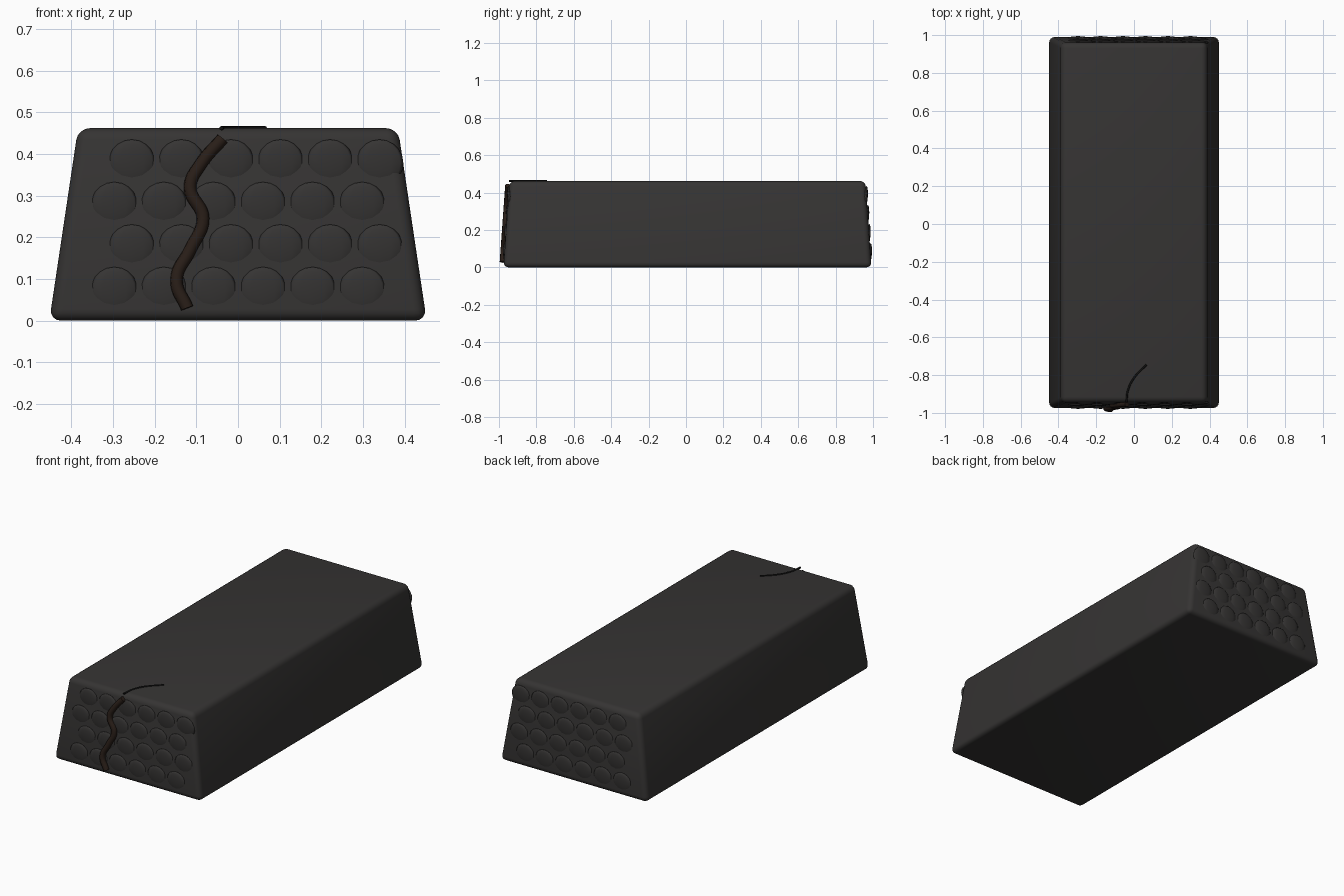
import bpy, bmesh, math
from mathutils import Matrix, Vector

if "Cube" in bpy.data.objects:
    bpy.data.objects.remove(bpy.data.objects["Cube"])

CY = 0.008                       # block centre in y
H = 0.462                        # block height
BX, BY, TX, TY = 0.453, 0.984, 0.384, 0.951
SLOPE = (BY - TY) / H


def material(name, rgb):
    m = bpy.data.materials.new(name)
    m.diffuse_color = (*rgb, 1)
    m.use_nodes = True
    m.node_tree.nodes["Principled BSDF"].inputs["Base Color"].default_value = m.diffuse_color
    return m


STONE = material("dark_stone", (0.036, 0.034, 0.033))
RUST = material("dark_rust", (0.022, 0.013, 0.009))
BLACK = material("crack_black", (0.006, 0.006, 0.006))


def add_object(name, bm, mat):
    me = bpy.data.meshes.new(name)
    bm.to_mesh(me)
    bm.free()
    me.materials.append(mat)
    ob = bpy.data.objects.new(name, me)
    bpy.context.collection.objects.link(ob)
    for p in me.polygons:
        p.use_smooth = True
    return ob


# Tapered block with rounded edges
bm = bmesh.new()
bmesh.ops.create_cube(bm, size=2)
for v in bm.verts:
    top = v.co.z > 0
    v.co = Vector((v.co.x * (TX if top else BX),
                   CY + v.co.y * (TY if top else BY),
                   H if top else 0))
bmesh.ops.bevel(bm, geom=bm.edges[:], offset=0.028, segments=4,
                profile=0.5, affect='EDGES')
add_object("block", bm, STONE)


# Staggered rows of shallow scales on both end faces
def end_scales(name, side):
    bm = bmesh.new()
    for row in range(4):
        z = 0.072 + 0.102 * row
        for col in range(6):
            x = -0.297 + 0.119 * col + (0.042 if row % 2 else 0)
            y = CY + side * (BY - SLOPE * z - 0.004)
            mat = (Matrix.Translation((x, y, z))
                   @ Matrix.Rotation(-side * math.radians(4), 4, 'X')
                   @ Matrix.Diagonal((0.057, 0.011, 0.057, 1)))
            bmesh.ops.create_uvsphere(bm, u_segments=12, v_segments=10,
                                      radius=1, matrix=mat)
    add_object(name, bm, STONE)


end_scales("front_scales", -1)
end_scales("back_scales", 1)


# Round tubes following a smooth path
def tube(name, pts, radius, mat):
    cu = bpy.data.curves.new(name, 'CURVE')
    cu.dimensions = '3D'
    cu.bevel_depth = radius
    cu.bevel_resolution = 2
    cu.use_fill_caps = True
    sp = cu.splines.new('BEZIER')
    sp.bezier_points.add(len(pts) - 1)
    for p, co in zip(sp.bezier_points, pts):
        p.co = co
        p.handle_left_type = p.handle_right_type = 'AUTO'
    sp.resolution_u = 8
    cu.materials.append(mat)
    ob = bpy.data.objects.new(name, cu)
    bpy.context.collection.objects.link(ob)


# Thick winding vein down the front face
path = [(-0.122, 0.03), (-0.148, 0.098), (-0.115, 0.17), (-0.084, 0.245),
        (-0.115, 0.32), (-0.09, 0.375), (-0.037, 0.437)]
tube("front_vein", [(x, CY - (BY - SLOPE * z) - 0.007, z) for x, z in path],
     0.0155, RUST)

# Thin crack continuing on the top face
tube("top_crack", [(-0.04, -0.945, H), (-0.032, -0.88, H),
                   (0.0, -0.815, H), (0.066, -0.745, H)], 0.005, BLACK)
